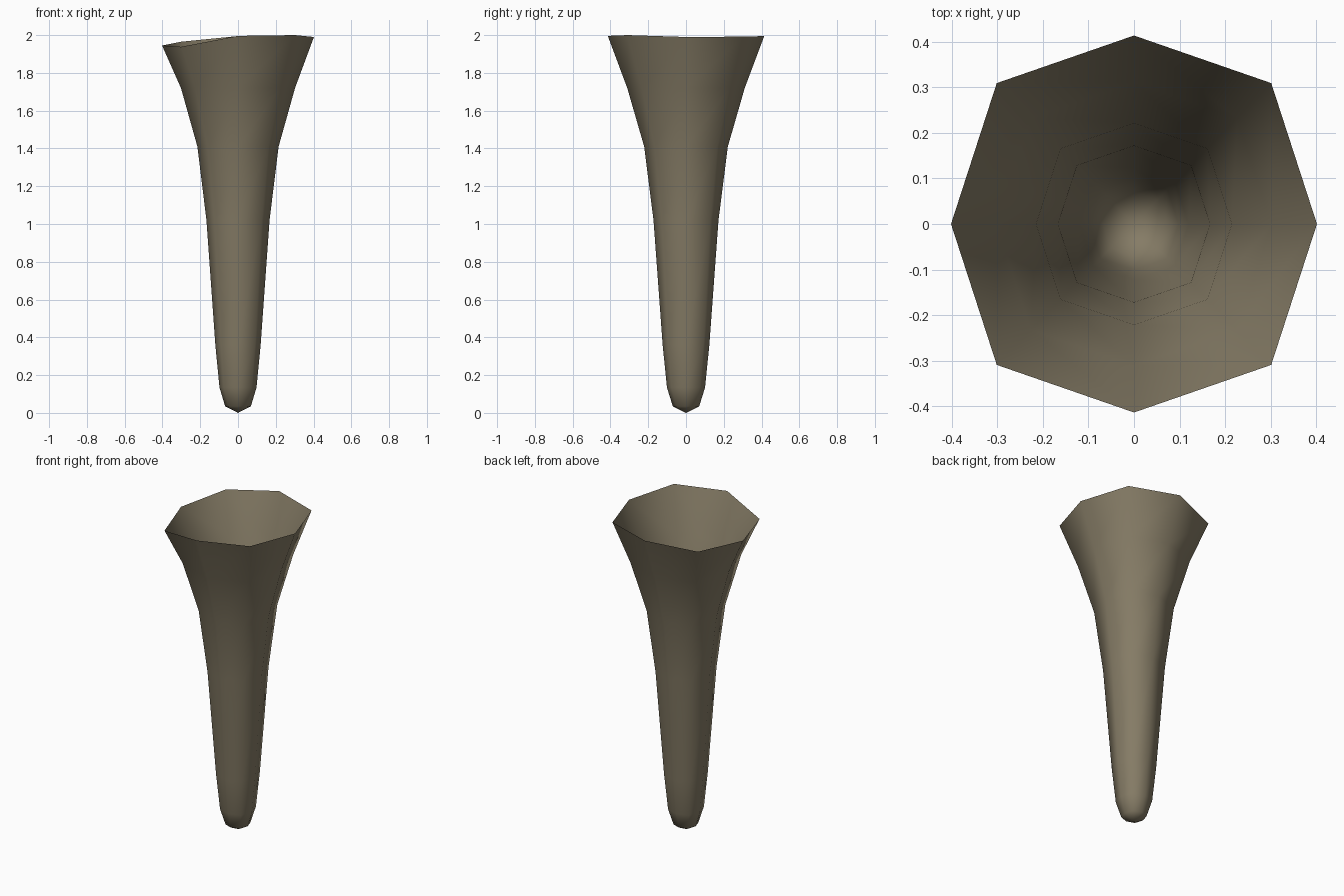
import bpy, bmesh, math

if "Cube" in bpy.data.objects:
    bpy.data.objects.remove(bpy.data.objects["Cube"])

SIDES = 8
# (radius, height) of each ring above the pointed base
PROFILE = [(0.068, 0.035), (0.098, 0.135), (0.12, 0.36), (0.167, 1.02),
           (0.215, 1.41), (0.302, 1.72), (0.402, 1.98)]
# uneven rim heights, counter-clockwise from +x
RIM = [1.99, 1.992, 1.995, 1.965, 1.945, 1.938, 1.997, 2.0]
RIM[6], RIM[7] = 1.996, 2.0

# slightly squarish octagon cross-section
SECTION = [(1, 0), (0.75, 0.77), (0, 1.03), (-0.75, 0.77),
           (-1, 0), (-0.75, -0.77), (0, -1.03), (0.75, -0.77)]

mat = bpy.data.materials.new("drab olive brown")
mat.diffuse_color = (0.235, 0.2, 0.132, 1)
mat.use_nodes = True
mat.node_tree.nodes["Principled BSDF"].inputs["Base Color"].default_value = mat.diffuse_color

# flared trumpet shell, open at the top
bm = bmesh.new()
tip = bm.verts.new((0, 0, 0))
rings = []
for r, z in PROFILE:
    last = z == PROFILE[-1][1]
    rings.append([bm.verts.new((r * x, r * y, RIM[i] if last else z))
                  for i, (x, y) in enumerate(SECTION)])
for i in range(SIDES):
    j = (i + 1) % SIDES
    bm.faces.new((tip, rings[0][j], rings[0][i]))
    for a, b in zip(rings, rings[1:]):
        bm.faces.new((a[i], a[j], b[j], b[i]))
for f in bm.faces:
    f.smooth = True
me = bpy.data.meshes.new("flared_trumpet")
bm.to_mesh(me)
bm.free()
me.materials.append(mat)
ob = bpy.data.objects.new("flared_trumpet", me)
bpy.context.collection.objects.link(ob)
